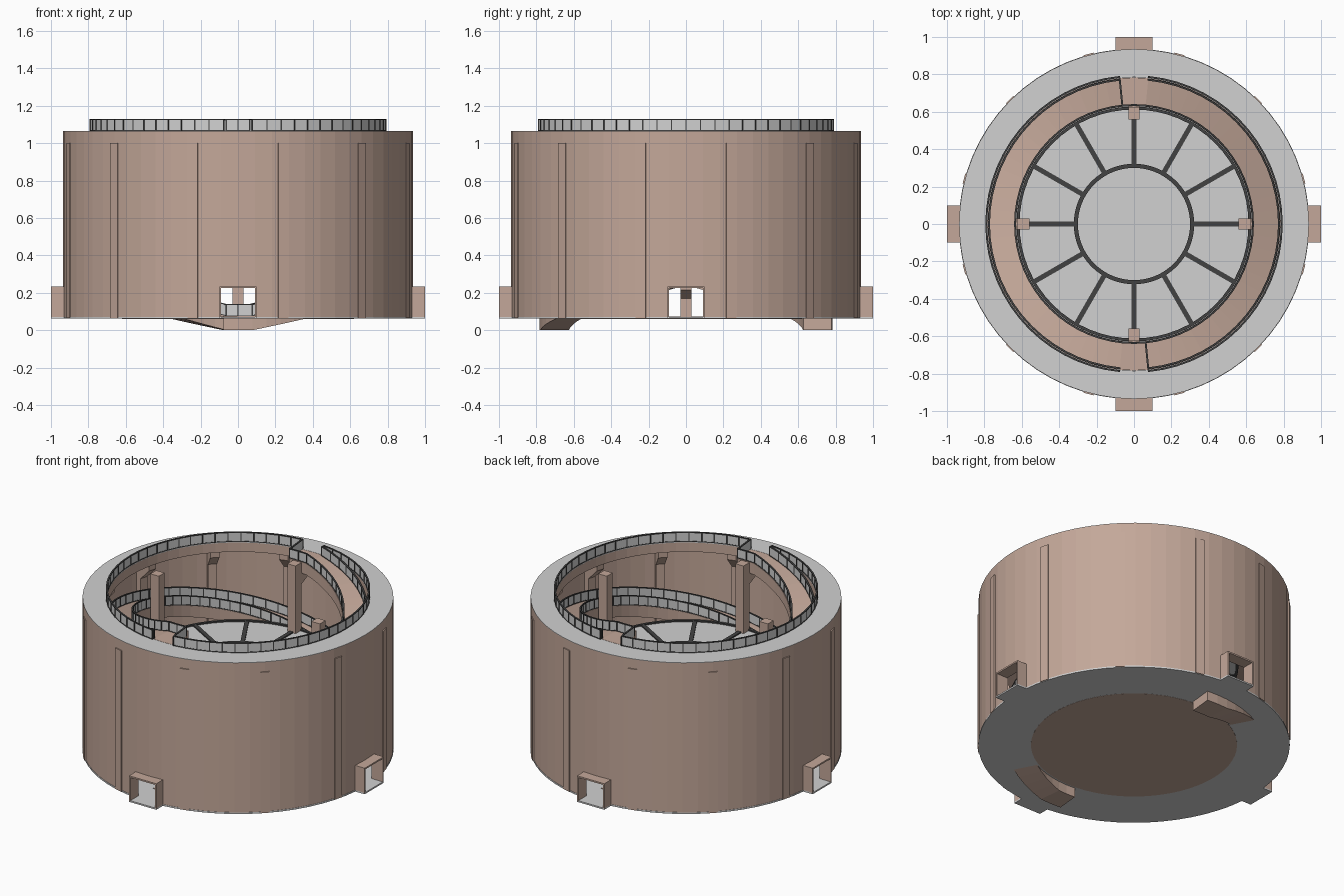
import bpy, bmesh, math
from mathutils import Matrix, Vector

if "Cube" in bpy.data.objects:
    bpy.data.objects.remove(bpy.data.objects["Cube"])

SEG = 64
STEP = 2 * math.pi / SEG
FLOOR, TOP = 0.075, 1.065


def material(name, rgb):
    m = bpy.data.materials.new(name)
    m.diffuse_color = (*rgb, 1)
    m.use_nodes = True
    m.node_tree.nodes["Principled BSDF"].inputs["Base Color"].default_value = m.diffuse_color
    return m


BROWN = material("warm brown", (0.55, 0.39, 0.32))
GRAY = material("light gray", (0.64, 0.64, 0.64))
DARK = material("dark frame", (0.055, 0.055, 0.055))


def finish(bm, name, mat):
    bmesh.ops.recalc_face_normals(bm, faces=bm.faces)
    me = bpy.data.meshes.new(name)
    bm.to_mesh(me)
    bm.free()
    me.materials.append(mat)
    ob = bpy.data.objects.new(name, me)
    bpy.context.collection.objects.link(ob)


def sweep(bm, path, r0, r1, h0, h1, closed=False):
    """Rectangular section carried round the axis along (angle, z) points."""
    rows = []
    for a, z in path:
        c, s = math.cos(a), math.sin(a)
        rows.append([bm.verts.new((r * c, r * s, z + h))
                     for r, h in ((r0, h0), (r1, h0), (r1, h1), (r0, h1))])
    n = len(rows)
    for i in range(n if closed else n - 1):
        p, q = rows[i], rows[(i + 1) % n]
        for k in range(4):
            bm.faces.new((p[k], p[(k + 1) % 4], q[(k + 1) % 4], q[k]))
    if not closed:
        bm.faces.new(rows[0])
        bm.faces.new(rows[-1])


def radial_prism(bm, angle, profile, width):
    """Extrude an (r, z) profile sideways at the given angle."""
    rot = Matrix.Rotation(angle, 3, 'Z')
    sides = [[bm.verts.new(rot @ Vector((r, t, z))) for r, z in profile]
             for t in (-width / 2, width / 2)]
    n = len(profile)
    for s in sides:
        bm.faces.new(s)
    for k in range(n):
        j = (k + 1) % n
        bm.faces.new((sides[0][k], sides[0][j], sides[1][j], sides[1][k]))


def block(bm, angle, r0, r1, z0, z1, width):
    radial_prism(bm, angle, [(r0, z0), (r1, z0), (r1, z1), (r0, z1)], width)


def arc(i0, i1, z=0.0):
    return [(i * STEP, z) for i in range(i0, i1 + 1)]


RING = arc(0, SEG - 1)

# Outer wall, left open at the four doorways
bm = bmesh.new()
sweep(bm, RING, 0.92, 0.935, 0.23, TOP - 0.003, True)
for q in range(4):
    sweep(bm, arc(16 * q + 1, 16 * q + 15), 0.92, 0.935, 0.07, 0.23)
finish(bm, "outer_wall", BROWN)

# Pilasters through the wall, with brackets under the walkway
bm = bmesh.new()
for k in range(12):
    a = math.radians(15 + 30 * k)
    block(bm, a, 0.88, 0.941, 0.065, 1.0, 0.056)
    radial_prism(bm, a, [(0.88, 0.88), (0.88, 1.0), (0.80, 1.0), (0.80, 0.96)], 0.056)
finish(bm, "wall_pilasters", BROWN)

# Upper walkway
bm = bmesh.new()
sweep(bm, RING, 0.785, 0.93, 1.0, TOP - 0.004, True)
finish(bm, "walkway_slab", BROWN)
bm = bmesh.new()
sweep(bm, RING, 0.785, 0.935, TOP - 0.004, TOP, True)
finish(bm, "walkway_paving", GRAY)

# Ground floor with door sills, and brown plate beneath
bm = bmesh.new()
sweep(bm, RING, 0.30, 0.937, 0.062, 0.072, True)
for q in range(4):
    block(bm, q * math.pi / 2, 0.92, 1.0, 0.062, 0.072, 0.2)
finish(bm, "ground_floor", GRAY)
bm = bmesh.new()
bmesh.ops.create_cone(bm, cap_ends=True, segments=SEG, radius1=0.62, radius2=0.62,
                      depth=0.012, matrix=Matrix.Translation((0, 0, 0.067)))
finish(bm, "centre_floor", BROWN)

# Door porches: two cheeks and a lid
bm = bmesh.new()
for q in range(4):
    a = q * math.pi / 2
    block(bm, a, 0.92, 1.0, 0.225, 0.235, 0.2)
    for s in (-1, 1):
        c, w = 0.095 * s, 0.005
        rot = Matrix.Rotation(a, 4, 'Z') @ Matrix.Translation((0.96, c, 0.15))
        bmesh.ops.create_cube(bm, size=1, matrix=rot @ Matrix.Diagonal((0.08, 2 * w, 0.16, 1)))
finish(bm, "door_porches", BROWN)


# Two interleaved spiral ramps with flat landings at both ends
def ramp_z(i):
    return FLOOR + (TOP - FLOOR) * min(max((i - 1) / (SEG - 2), 0), 1)


def ramp_path(start, i0, i1):
    return [((start + i) * STEP, ramp_z(i)) for i in range(i0, i1 + 1)]


STARTS = (-16, 16)
bm = bmesh.new()
for s in STARTS:
    sweep(bm, ramp_path(s, -1, SEG + 1), 0.63, 0.783, -FLOOR, 0)
finish(bm, "spiral_ramps", BROWN)

# Railings: gray panels in a dark frame
panels, frames = bmesh.new(), bmesh.new()


def railing(path, r):
    sweep(panels, path, r - 0.002, r + 0.002, 0.003, 0.06)
    sweep(frames, path, r - 0.005, r + 0.005, 0.059, 0.065)
    sweep(frames, path, r - 0.004, r + 0.004, 0, 0.005)
    for a, z in path:
        block(frames, a, r - 0.005, r + 0.005, z, z + 0.062, 0.007)


for s in STARTS:
    railing(ramp_path(s, -1, SEG + 1), 0.636)
    railing(ramp_path(s, 0, SEG - 1), 0.775)
    railing(arc(s + 1, s + 31, TOP), 0.79)
    end = (s + 1) * STEP
    block(panels, end, 0.636, 0.785, TOP, TOP + 0.06, 0.004)
    block(frames, end, 0.636, 0.785, TOP + 0.059, TOP + 0.065, 0.01)
finish(panels, "railing_panels", GRAY)
finish(frames, "railing_frames", DARK)

# Inner pillars with brackets carrying the ramps
bm = bmesh.new()
for q in range(4):
    a = q * math.pi / 2
    block(bm, a, 0.56, 0.622, 0.07, TOP, 0.06)
    for i in ((16, 48) if q % 2 == 0 else (32, 64)):
        z = ramp_z(i) - FLOOR + 0.005
        radial_prism(bm, a, [(0.62, z - 0.075), (0.72, z - 0.03), (0.72, z), (0.62, z)], 0.06)
finish(bm, "inner_pillars", BROWN)

# Raised central disc with spoked dark frame
bm = bmesh.new()
bmesh.ops.create_cone(bm, cap_ends=True, segments=SEG, radius1=0.62, radius2=0.62,
                      depth=0.012, matrix=Matrix.Translation((0, 0, 0.61)))
finish(bm, "central_disc", GRAY)
bm = bmesh.new()
sweep(bm, RING, 0.30, 0.322, 0.6, 0.625, True)
sweep(bm, RING, 0.612, 0.628, 0.6, 0.625, True)
for k in range(12):
    block(bm, k * math.pi / 6, 0.315, 0.62, 0.6, 0.624, 0.026)
finish(bm, "disc_frame", DARK)
